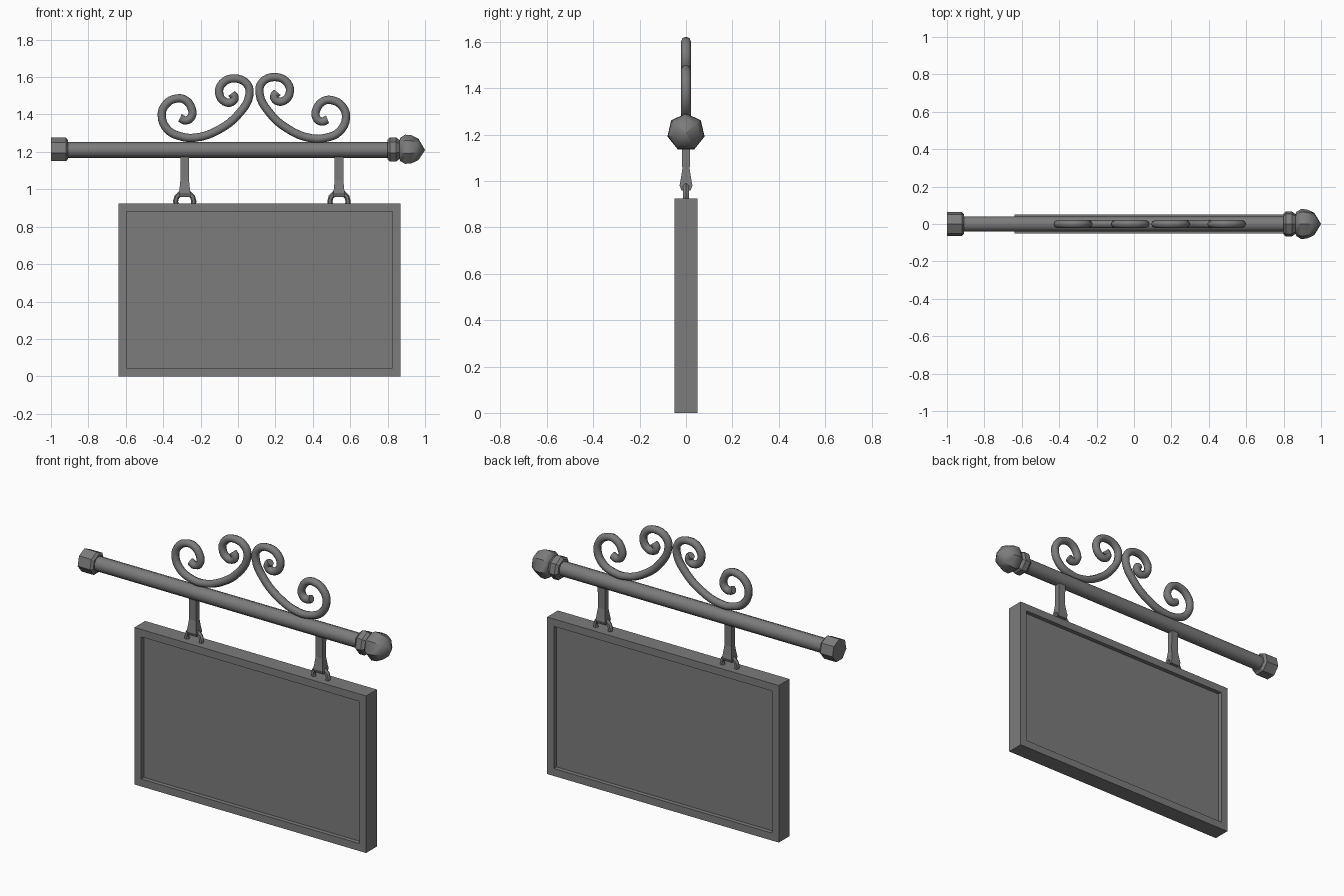
import bpy, bmesh
from math import sin, cos, pi, radians
from mathutils import Matrix, Vector

cube = bpy.data.objects.get("Cube")
if cube:
    bpy.data.objects.remove(cube)

iron = bpy.data.materials.new("dark_grey_iron")
iron.use_nodes = True
GREY = (0.2, 0.2, 0.2, 1)
iron.diffuse_color = GREY
iron.node_tree.nodes["Principled BSDF"].inputs["Base Color"].default_value = GREY

POLE_Z = 1.21


def finish(bm, name, smooth=0):
    bmesh.ops.recalc_face_normals(bm, faces=bm.faces)
    mesh = bpy.data.meshes.new(name)
    bm.to_mesh(mesh)
    bm.free()
    mesh.materials.append(iron)
    ob = bpy.data.objects.new(name, mesh)
    bpy.context.collection.objects.link(ob)
    if smooth:
        bpy.ops.object.select_all(action='DESELECT')
        ob.select_set(True)
        bpy.context.view_layer.objects.active = ob
        bpy.ops.object.shade_smooth_by_angle(angle=radians(smooth))
    return ob


def loft(name, rings, smooth=0):
    """Skin a list of equal-length vertex rings and cap both ends."""
    bm = bmesh.new()
    loops = [[bm.verts.new(p) for p in ring] for ring in rings]
    n = len(loops[0])
    for a, b in zip(loops, loops[1:]):
        for i in range(n):
            j = (i + 1) % n
            bm.faces.new((a[i], a[j], b[j], b[i]))
    bm.faces.new(loops[0])
    bm.faces.new(loops[-1])
    bmesh.ops.remove_doubles(bm, verts=bm.verts, dist=0.0005)
    return finish(bm, name, smooth)


def lathe_x(name, profile, sides, smooth=0):
    """Turn (x, radius) pairs about the pole axis, one corner pointing up."""
    angles = [2 * pi * i / sides for i in range(sides)]
    rings = [[(x, r * sin(a), POLE_Z + r * cos(a)) for a in angles] for x, r in profile]
    return loft(name, rings, smooth)


# Pole with its end fittings
lathe_x("pole", [(-0.93, 0.042), (0.83, 0.042)], 10, 50)
lathe_x("wall_cap", [(-1, 0.066), (-0.92, 0.066), (-0.908, 0.052)], 7)
lathe_x("collar", [(0.798, 0.055), (0.812, 0.068), (0.845, 0.068), (0.87, 0.048)], 7)
lathe_x("finial", [(0.862, 0.048), (0.868, 0.066), (0.893, 0.082),
                   (0.925, 0.08), (0.965, 0.06), (1, 0.0004)], 7, 40)

# Sign board with a recessed panel on both faces
bm = bmesh.new()
bmesh.ops.create_cube(bm, size=1, matrix=Matrix.Translation((0.115, 0, 0.4625))
                      @ Matrix.Diagonal((1.51, 0.1, 0.925, 1)))
bm.normal_update()
panels = [f for f in bm.faces if abs(f.normal.y) > 0.9]
bmesh.ops.inset_individual(bm, faces=panels, thickness=0.062)
for face in panels:
    rim = bmesh.ops.extrude_discrete_faces(bm, faces=[face])["faces"][0]
    inward = Vector((0, -0.025 if rim.calc_center_median().y > 0 else 0.025, 0))
    bmesh.ops.translate(bm, verts=rim.verts, vec=inward)
finish(bm, "sign_board")


# Hanger straps and the rings they hold
def ring_mesh(name, x, z, major, minor, around, sides):
    bm = bmesh.new()
    loops = []
    for i in range(around):
        a = 2 * pi * i / around
        loop = []
        for k in range(sides):
            b = 2 * pi * k / sides
            r = major + minor * cos(b)
            loop.append(bm.verts.new((x + r * cos(a), minor * sin(b), z + r * sin(a))))
        loops.append(loop)
    for i in range(around):
        a, b = loops[i], loops[(i + 1) % around]
        for k in range(sides):
            m = (k + 1) % sides
            bm.faces.new((a[k], a[m], b[m], b[k]))
    finish(bm, name, 50)


STRAP = [(1.18, 0.023, 0.018), (1.05, 0.023, 0.016), (1.0, 0.028, 0.024),
         (0.98, 0.031, 0.028), (0.96, 0.031, 0.02)]
for side, x in (("right", -0.285), ("left", 0.54)):
    rings = [[(x - w, -d, z), (x + w, -d, z), (x + w, d, z), (x - w, d, z)]
             for z, w, d in STRAP]
    loft(side + "_hanger_strap", rings)
    ring_mesh(side + "_hanger_ring", x, 0.935, 0.049, 0.014, 12, 6)

# Scrollwork: one S-shaped tube, mirrored and tilted for the other side
SCROLL = [(-.31, 1.382), (-.28, 1.368), (-.248, 1.39), (-.249, 1.435), (-.285, 1.479),
          (-.33, 1.485), (-.385, 1.455), (-.408, 1.395), (-.375, 1.318), (-.31, 1.284),
          (-.23, 1.276), (-.1, 1.32), (.01, 1.41), (.06, 1.5), (.05, 1.56),
          (-.02, 1.593), (-.085, 1.565), (-.1, 1.51), (-.07, 1.468), (-.035, 1.466),
          (-.018, 1.49), (-.035, 1.512)]


def scroll(name, points):
    curve = bpy.data.curves.new(name, 'CURVE')
    curve.dimensions = '3D'
    curve.bevel_depth = 0.022
    curve.bevel_resolution = 2
    curve.resolution_u = 4
    curve.use_fill_caps = True
    spline = curve.splines.new('BEZIER')
    spline.bezier_points.add(len(points) - 1)
    for knot, (x, z) in zip(spline.bezier_points, points):
        knot.co = (x, 0, z)
        knot.handle_left_type = knot.handle_right_type = 'AUTO'
    curve.materials.append(iron)
    ob = bpy.data.objects.new(name, curve)
    bpy.context.collection.objects.link(ob)
    bpy.ops.object.select_all(action='DESELECT')
    ob.select_set(True)
    bpy.context.view_layer.objects.active = ob
    bpy.ops.object.convert(target='MESH')
    bpy.ops.object.shade_smooth_by_angle(angle=radians(50))


MIDDLE = 0.085
tilt = Matrix.Rotation(radians(-3), 2)
pivot = Vector((0.33, 1.4))
mirrored = [tuple(pivot + tilt @ (Vector((2 * MIDDLE - x, z)) - pivot)) for x, z in SCROLL]
scroll("right_scroll", SCROLL)
scroll("left_scroll", mirrored)
